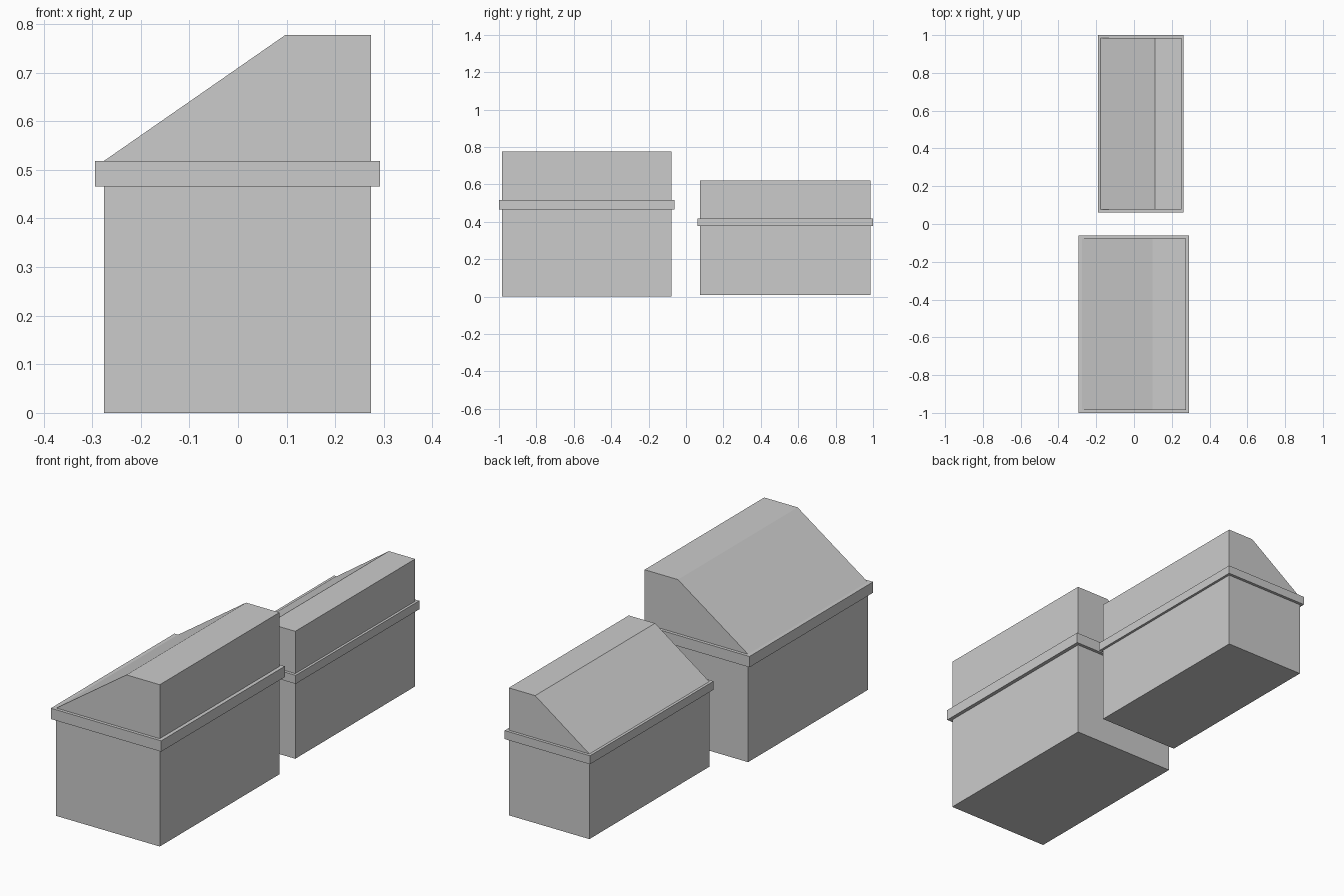
import bpy, bmesh

if "Cube" in bpy.data.objects:
    bpy.data.objects.remove(bpy.data.objects["Cube"])


def prism(name, profile, y0, y1):
    """Extrude an x-z profile from y0 to y1."""
    bm = bmesh.new()
    face = bm.faces.new([bm.verts.new((x, y0, z)) for x, z in profile])
    ext = bmesh.ops.extrude_face_region(bm, geom=[face])
    moved = [g for g in ext["geom"] if isinstance(g, bmesh.types.BMVert)]
    bmesh.ops.translate(bm, verts=moved, vec=(0, y1 - y0, 0))
    bmesh.ops.recalc_face_normals(bm, faces=bm.faces)
    mesh = bpy.data.meshes.new(name)
    bm.to_mesh(mesh)
    bm.free()
    obj = bpy.data.objects.new(name, mesh)
    bpy.context.collection.objects.link(obj)
    return obj


def block(name, x, ridge_x, y, z, rim, rim_x, rim_y):
    # Body with the sloped shoulder starting at the top of the rim
    prism(name + "_body",
          [(x[0], z[0]), (x[1], z[0]), (x[1], z[1]), (ridge_x, z[1]), (x[0], rim[1])], *y)
    # Projecting band around the body
    prism(name + "_band",
          [(rim_x[0], rim[0]), (rim_x[1], rim[0]), (rim_x[1], rim[1]), (rim_x[0], rim[1])], *rim_y)


# Large front block
block("large_block", (-0.276, 0.274), 0.097, (-0.985, -0.077), (0.0, 0.777),
      (0.466, 0.518), (-0.294, 0.292), (-1.0, -0.062))
# Smaller rear block
block("small_block", (-0.177, 0.251), 0.111, (0.076, 0.986), (0.01, 0.622),
      (0.378, 0.419), (-0.190, 0.263), (0.062, 1.0))
